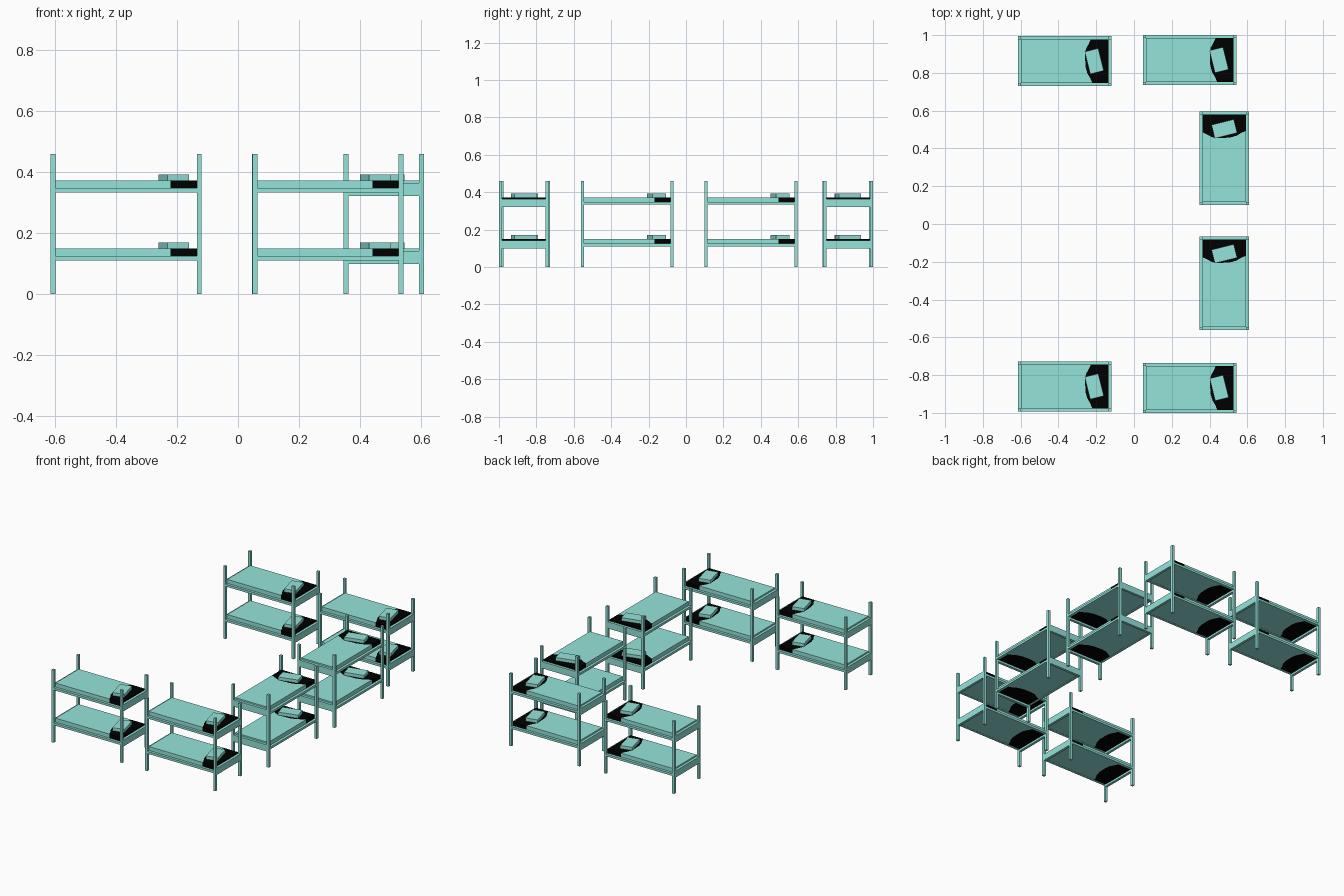
import bpy, bmesh, math
from mathutils import Matrix

if "Cube" in bpy.data.objects:
    bpy.data.objects.remove(bpy.data.objects["Cube"])


def material(name, rgb):
    m = bpy.data.materials.new(name)
    m.diffuse_color = (*rgb, 1)
    m.use_nodes = True
    m.node_tree.nodes["Principled BSDF"].inputs["Base Color"].default_value = m.diffuse_color
    return m


TEAL = material("pale teal", (0.296, 0.775, 0.70))
BLACK = material("black", (0, 0, 0))

L, W, T = 0.495, 0.264, 0.016        # bed length, width, timber thickness
X, Y = L / 2 - T / 2, W / 2 - T / 2  # post centre lines
IX, IY = L / 2 - T, W / 2 - T        # mattress half size


def finish(bm, name, mat, place):
    bmesh.ops.recalc_face_normals(bm, faces=bm.faces)
    bm.transform(place)
    me = bpy.data.meshes.new(name)
    bm.to_mesh(me)
    bm.free()
    me.materials.append(mat)
    ob = bpy.data.objects.new(name, me)
    bpy.context.collection.objects.link(ob)


def box(name, centre, size, place, turn=0):
    bm = bmesh.new()
    m = Matrix.Translation(centre) @ Matrix.Rotation(turn, 4, 'Z') @ Matrix.Diagonal((*size, 1))
    bmesh.ops.create_cube(bm, size=1, matrix=m)
    finish(bm, name, TEAL, place)


def slab(name, outline, z0, z1, mat, place):
    bm = bmesh.new()
    low = [bm.verts.new((x, y, z0)) for x, y in outline]
    high = [bm.verts.new((x, y, z1)) for x, y in outline]
    bm.faces.new(low)
    bm.faces.new(high)
    for i in range(len(low)):
        bm.faces.new((low[i - 1], low[i], high[i], high[i - 1]))
    finish(bm, name, mat, place)


# curved border between the plain area and the black end
BORDER = [(0.146, -IY), (0.135, -0.09), (0.120, -0.065), (0.110, -0.03),
          (0.107, 0.03), (0.112, 0.065), (0.126, 0.09), (0.138, IY)]
PLAIN = BORDER + [(-IX, IY), (-IX, -IY)]
HEAD = BORDER[::-1] + [(IX, -IY), (IX, IY)]


def flip(outline):
    return [(-x, y) for x, y in outline]


def bunk(x, y, turn):
    place = Matrix.Translation((x, y, 0)) @ Matrix.Rotation(turn, 4, 'Z')
    # corner posts
    for sx in (-1, 1):
        for sy in (-1, 1):
            box("post", (sx * X, sy * Y, 0.23), (T, T, 0.46), place)
    for z in (0.125, 0.348):  # underside of each mattress
        for s in (-1, 1):
            box("side_rail", (0, s * Y, z - 0.007), (2 * IX, T, 0.014), place)
            box("end_rail", (s * X, 0, z - 0.005), (T, 2 * IY, 0.042), place)
        # mattress, black at the head
        slab("mattress", PLAIN, z, z + 0.025, TEAL, place)
        slab("mattress_head", HEAD, z, z + 0.025, BLACK, place)
        # base board, black at the opposite end underneath
        slab("base_board", flip(PLAIN), z - 0.013, z - 0.001, TEAL, place)
        slab("base_board_end", flip(HEAD), z - 0.013, z - 0.001, BLACK, place)
        # tilted pillow
        box("pillow", (0.156, 0, z + 0.035), (0.074, 0.122, 0.02), place, math.radians(14))


Q = math.pi / 2
for x, y, turn in [(-0.3665, 0.862, 0), (0.294, 0.868, 0), (-0.3665, -0.860, 0),
                   (0.295, -0.868, 0), (0.478, 0.3475, Q), (0.478, -0.3135, Q)]:
    bunk(x, y, turn)
